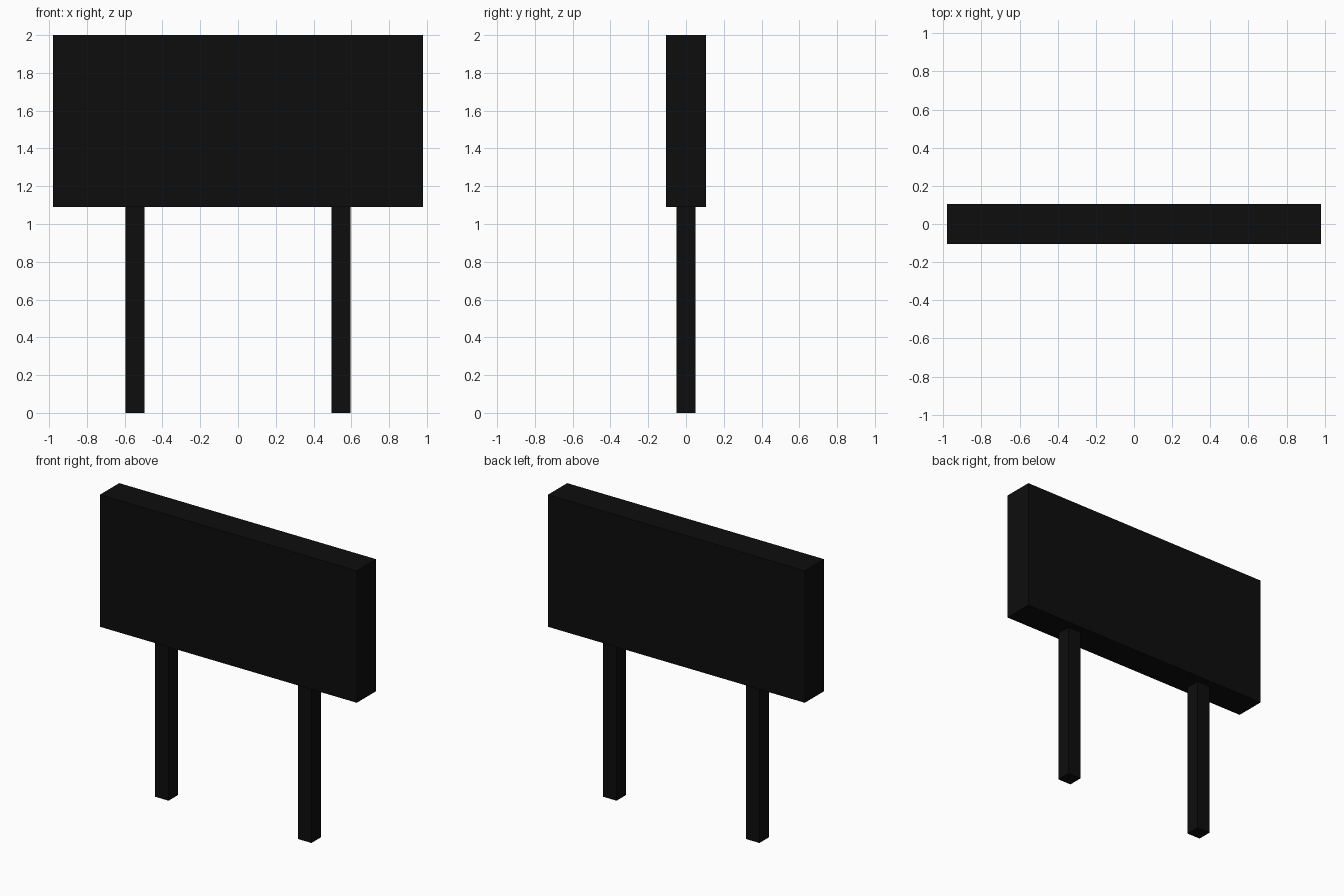
import bpy

if "Cube" in bpy.data.objects:
    bpy.data.objects.remove(bpy.data.objects["Cube"])

# Near-black paint shared by all parts
paint = bpy.data.materials.new("black_paint")
paint.diffuse_color = (0.004, 0.004, 0.004, 1)
paint.use_nodes = True
paint.node_tree.nodes["Principled BSDF"].inputs["Base Color"].default_value = paint.diffuse_color


def box(name, x, y, z):
    """Box from (min, max) ranges on each axis."""
    bpy.ops.mesh.primitive_cube_add(size=1)
    ob = bpy.context.object
    ob.name = name
    ranges = (x, y, z)
    ob.scale = [b - a for a, b in ranges]
    ob.location = [(a + b) / 2 for a, b in ranges]
    bpy.ops.object.transform_apply(location=True, rotation=True, scale=True)
    ob.data.materials.append(paint)
    return ob


BOARD_BOTTOM = 1.09
POST_X, POST_HALF = 0.545, 0.051

# Thick sign board
box("sign_board", (-0.98, 0.98), (-0.105, 0.105), (BOARD_BOTTOM, 2.0))

# Two square posts under the board
for side, sx in (("left", -1), ("right", 1)):
    cx = sx * POST_X
    box(f"{side}_post", (cx - POST_HALF, cx + POST_HALF),
        (-POST_HALF, POST_HALF), (0, BOARD_BOTTOM))
